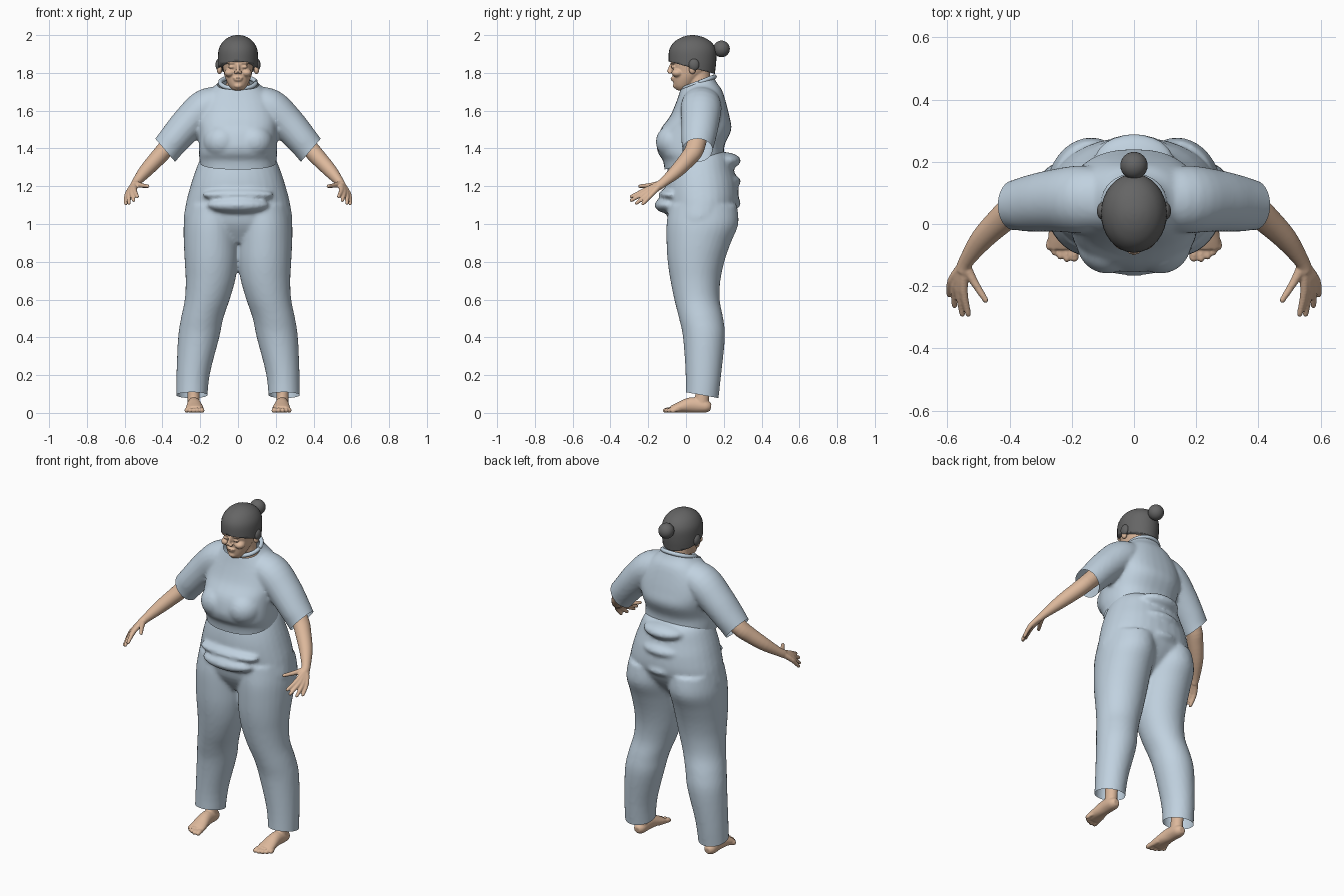
import bpy, bmesh, math
from mathutils import Vector, Matrix

cube = bpy.data.objects.get("Cube")
if cube:
    bpy.data.objects.remove(cube, do_unlink=True)


def material(name, rgb):
    m = bpy.data.materials.new(name)
    m.use_nodes = True
    m.diffuse_color = (*rgb, 1)
    m.node_tree.nodes["Principled BSDF"].inputs["Base Color"].default_value = (*rgb, 1)
    return m


CLOTH = material("pale blue cloth", (0.53, 0.64, 0.74))
SKIN = material("warm skin", (0.72, 0.48, 0.33))
HAIR = material("dark grey hair", (0.13, 0.13, 0.13))
X, Y = Vector((1, 0, 0)), Vector((0, 1, 0))


def resample(rows, steps):
    """Catmull-Rom interpolation between rows."""
    out = []
    for i in range(len(rows) - 1):
        a, b, c, d = (Vector(rows[min(max(k, 0), len(rows) - 1)]) for k in range(i - 1, i + 3))
        for s in range(steps):
            t = s / steps
            out.append(b + (c - a) * (t / 2) + (a * 2 - b * 5 + c * 4 - d) * (t * t / 2)
                       + (b * 3 - a - c * 3 + d) * (t ** 3 / 2))
    return out + [Vector(rows[-1])]


def loft(bm, rows, ref=Y, upright=False, power=2, sides=32, steps=4):
    """Closed tube through rows of (x, y, z, radius_a, radius_b)."""
    rows = resample(rows, steps)
    pts = [Vector(r[:3]) for r in rows]
    rings = []
    for i, r in enumerate(rows):
        t = (pts[min(i + 1, len(pts) - 1)] - pts[max(i - 1, 0)]).normalized()
        if upright:
            t = Vector((0, 0, 1))
        u = ref.cross(t).normalized()
        v = t.cross(u)
        ring = []
        for k in range(sides):
            a = 2 * math.pi * k / sides
            c, s = math.cos(a), math.sin(a)
            c = math.copysign(abs(c) ** (2 / power), c)
            s = math.copysign(abs(s) ** (2 / power), s)
            ring.append(bm.verts.new(pts[i] + u * c * r[3] + v * s * r[4]))
        rings.append(ring)
    for p, q in zip(rings, rings[1:]):
        for k in range(sides):
            n = (k + 1) % sides
            bm.faces.new((p[k], p[n], q[n], q[k]))
    bm.faces.new(rings[0][::-1])
    bm.faces.new(rings[-1])


def stack(bm, rows, power=2):
    """Upright loft from rows of (z, half_width, front_y, back_y)."""
    loft(bm, [(0, (f + b) / 2, z, w, (b - f) / 2) for z, w, f, b in rows], upright=True, power=power)


def blob(bm, centre, size):
    bmesh.ops.create_uvsphere(bm, u_segments=24, v_segments=16, radius=1,
                              matrix=Matrix.Translation(centre) @ Matrix.Diagonal((*size, 1)))


def mirror(bm):
    geo = bmesh.ops.duplicate(bm, geom=bm.verts[:] + bm.edges[:] + bm.faces[:])["geom"]
    bmesh.ops.scale(bm, vec=(-1, 1, 1), verts=[g for g in geo if isinstance(g, bmesh.types.BMVert)])
    bmesh.ops.reverse_faces(bm, faces=[g for g in geo if isinstance(g, bmesh.types.BMFace)])


def finish(bm, name, mat, voxel=None, smooth=4):
    """Make the object; with a voxel size its shapes fuse into one skin."""
    bmesh.ops.recalc_face_normals(bm, faces=bm.faces[:])
    me = bpy.data.meshes.new(name)
    bm.to_mesh(me)
    bm.free()
    ob = bpy.data.objects.new(name, me)
    bpy.context.collection.objects.link(ob)
    if voxel:
        rm = ob.modifiers.new("fuse", 'REMESH')
        rm.mode, rm.voxel_size = 'VOXEL', voxel
        sm = ob.modifiers.new("soften", 'SMOOTH')
        sm.factor, sm.iterations = 0.5, smooth
        dg = bpy.context.evaluated_depsgraph_get()
        fused = bpy.data.meshes.new_from_object(ob.evaluated_get(dg))
        ob.modifiers.clear()
        ob.data = fused
    ob.data.materials.clear()
    ob.data.materials.append(mat)
    for p in ob.data.polygons:
        p.use_smooth = True
        p.material_index = 0
    return ob


def cut(ob, point, normal, where=lambda v: True, fill=False):
    """Remove what lies beyond the plane, among the vertices chosen."""
    bm = bmesh.new()
    bm.from_mesh(ob.data)
    verts = {v for v in bm.verts if where(v.co)}
    geom = list(verts) + [g for g in bm.edges[:] + bm.faces[:] if all(v in verts for v in g.verts)]
    res = bmesh.ops.bisect_plane(bm, geom=geom, plane_co=point, plane_no=normal, clear_outer=True)
    if fill:
        edges = [g for g in res["geom_cut"] if isinstance(g, bmesh.types.BMEdge)]
        bmesh.ops.holes_fill(bm, edges=edges)
    bm.to_mesh(ob.data)
    bm.free()


# Shirt: sleeves and bust mirrored, then the torso
bm = bmesh.new()
loft(bm, [(.06, .08, 1.665, .07, .09), (.165, .08, 1.62, .098, .108), (.26, .075, 1.535, .092, .10),
          (.34, .065, 1.445, .083, .09), (.385, .06, 1.39, .08, .08), (.43, .055, 1.335, .08, .08)])
blob(bm, (.085, -.06, 1.435), (.10, .10, .095))
mirror(bm)
stack(bm, [(1.24, .195, -.11, .19), (1.33, .203, -.12, .20), (1.37, .207, -.145, .20), (1.42, .207, -.155, .205),
           (1.5, .21, -.135, .24), (1.57, .215, -.085, .23), (1.65, .19, -.05, .21), (1.71, .145, -.03, .19),
           (1.745, .108, -.02, .165), (1.775, .092, -.015, .15), (1.81, .09, -.015, .15)], power=2.4)
shirt = finish(bm, "shirt", CLOTH, .011)
cut(shirt, (0, .08, 1.335), (0, .24, -1), lambda v: abs(v.x) < .25 and v.z < 1.42)
cut(shirt, (0, .07, 1.75), (0, -.36, .93))
for s in (1, -1):
    cut(shirt, (s * .385, .06, 1.39), (s * .76, 0, -.65), lambda v: v.x * s > .27)

# Collar roll around the neckline
bm = bmesh.new()
ring = [(.094 * math.cos(a), .068 + .083 * math.sin(a), 1.748 + .032 * math.sin(a), .012, .012)
        for a in (math.pi * k / 16 for k in range(33))]
loft(bm, ring, ref=Vector((0, 0, 1)), sides=10, steps=1)
finish(bm, "collar", CLOTH)

# Trousers: legs mirrored, then hips and cloth folds
bm = bmesh.new()
loft(bm, [(.246, .082, .04, .082, .086), (.238, .092, .2, .088, .094), (.208, .095, .4, .109, .111),
          (.19, .08, .5, .112, .117), (.163, .058, .6, .119, .12), (.146, .05, .7, .131, .132),
          (.141, .053, .8, .141, .15), (.141, .067, .9, .146, .17), (.14, .087, 1.0, .147, .19),
          (.13, .09, 1.1, .14, .18)], upright=True)
mirror(bm)
stack(bm, [(.9, .18, -.03, .12), (1.0, .28, -.09, .22), (1.1, .277, -.105, .275), (1.2, .252, -.11, .275),
           (1.28, .226, -.10, .255), (1.35, .197, -.08, .235), (1.385, .17, -.05, .20)], power=2.15)
blob(bm, (0, -.085, 1.1), (.165, .082, .045))
blob(bm, (0, -.08, 1.155), (.19, .065, .035))
for z, w in ((1.335, .13), (1.225, .14), (1.11, .12)):
    blob(bm, (0, .2, z), (w, .09, .045))
trousers = finish(bm, "trousers", CLOTH, .011)
cut(trousers, (0, .08, .095), (0, -.18, -1))

# Arms with hands
bm = bmesh.new()
loft(bm, [(.30, .07, 1.49, .05, .05), (.385, .045, 1.395, .046, .05), (.43, .01, 1.345, .043, .045),
          (.49, -.05, 1.28, .036, .037), (.54, -.12, 1.22, .023, .025), (.553, -.15, 1.2, .02, .025)])
wrist = (.545, -.13, 1.213)
fingers = [((.548, -.215, 1.18), (.533, -.29, 1.145)), ((.562, -.21, 1.17), (.552, -.29, 1.125)),
           ((.575, -.198, 1.162), (.577, -.262, 1.11)), ((.587, -.182, 1.158), (.594, -.228, 1.107)),
           ((.515, -.185, 1.205), (.477, -.245, 1.2))]
for knuckle, tip in fingers:
    loft(bm, [(*wrist, .019, .019), (*knuckle, .0135, .0135), (*tip, .0095, .0095)],
         ref=X, sides=12, steps=3)
    blob(bm, tip, (.009, .009, .009))
mirror(bm)
finish(bm, "arms", SKIN, .0045, 3)

# Feet with toes
bm = bmesh.new()
loft(bm, [(.235, .09, .22, .038, .042), (.235, .088, .12, .033, .037), (.235, .08, .03, .032, .038)])
loft(bm, [(.235, .132, .03, .018, .018), (.235, .105, .034, .033, .034), (.233, .03, .042, .041, .036),
          (.23, -.04, .028, .027, .046), (.229, -.078, .018, .018, .048)], ref=X)
for x, y, r in ((.192, -.115, .0145), (.216, -.116, .012), (.237, -.108, .0115),
                (.256, -.095, .011), (.273, -.078, .0105)):
    loft(bm, [(.23 + (x - .23) * .7, -.03, .02, r, r), (x, y + .015, .015, r, r)], ref=X, sides=12)
    blob(bm, (x, y + .01, .013), (r, .017, .013))
mirror(bm)
finish(bm, "feet", SKIN, .0045, 3)

# Head and neck with simple facial relief
bm = bmesh.new()
blob(bm, (.034, -.066, 1.832), (.017, .014, .009))
blob(bm, (.034, -.068, 1.853), (.028, .016, .007))
blob(bm, (.045, -.045, 1.80), (.028, .032, .022))
blob(bm, (.012, -.085, 1.803), (.01, .012, .008))
mirror(bm)
stack(bm, [(1.708, .028, -.05, .02), (1.73, .047, -.064, .04), (1.77, .066, -.07, .08), (1.81, .077, -.073, .12),
           (1.86, .084, -.08, .14), (1.92, .08, -.065, .13), (1.95, .05, -.03, .09)])
loft(bm, [(0, -.07, 1.855, .008, .01), (0, -.082, 1.825, .009, .012), (0, -.09, 1.803, .012, .013)], sides=12)
blob(bm, (0, -.068, 1.773), (.027, .014, .006))
blob(bm, (0, -.066, 1.762), (.023, .014, .006))
blob(bm, (0, -.056, 1.732), (.022, .014, .014))
loft(bm, [(0, .08, 1.64, .075, .07), (0, .07, 1.72, .064, .062), (0, .06, 1.82, .06, .065)])
finish(bm, "head", SKIN, .0045, 3)

# Cropped hair cap, bun, ear covers and ear lobes
bm = bmesh.new()
stack(bm, [(1.74, .094, -.08, .145), (1.80, .102, -.087, .153), (1.86, .106, -.092, .16), (1.92, .103, -.089, .159),
           (1.96, .084, -.066, .137), (1.985, .056, -.03, .10), (1.997, .027, .005, .062), (2.0, .004, .03, .036)])
hair = finish(bm, "hair", HAIR)
cut(hair, (0, -.09, 1.86), (0, -.27, -1), fill=True)
bm = bmesh.new()
blob(bm, (0, .188, 1.927), (.044, .044, .044))
finish(bm, "hair_bun", HAIR)
for name, mat, centre, size in (("ear_covers", HAIR, (.102, .042, 1.843), (.017, .028, .032)),
                                ("ear_lobes", SKIN, (.098, .034, 1.818), (.014, .018, .024))):
    bm = bmesh.new()
    blob(bm, centre, size)
    mirror(bm)
    finish(bm, name, mat)
